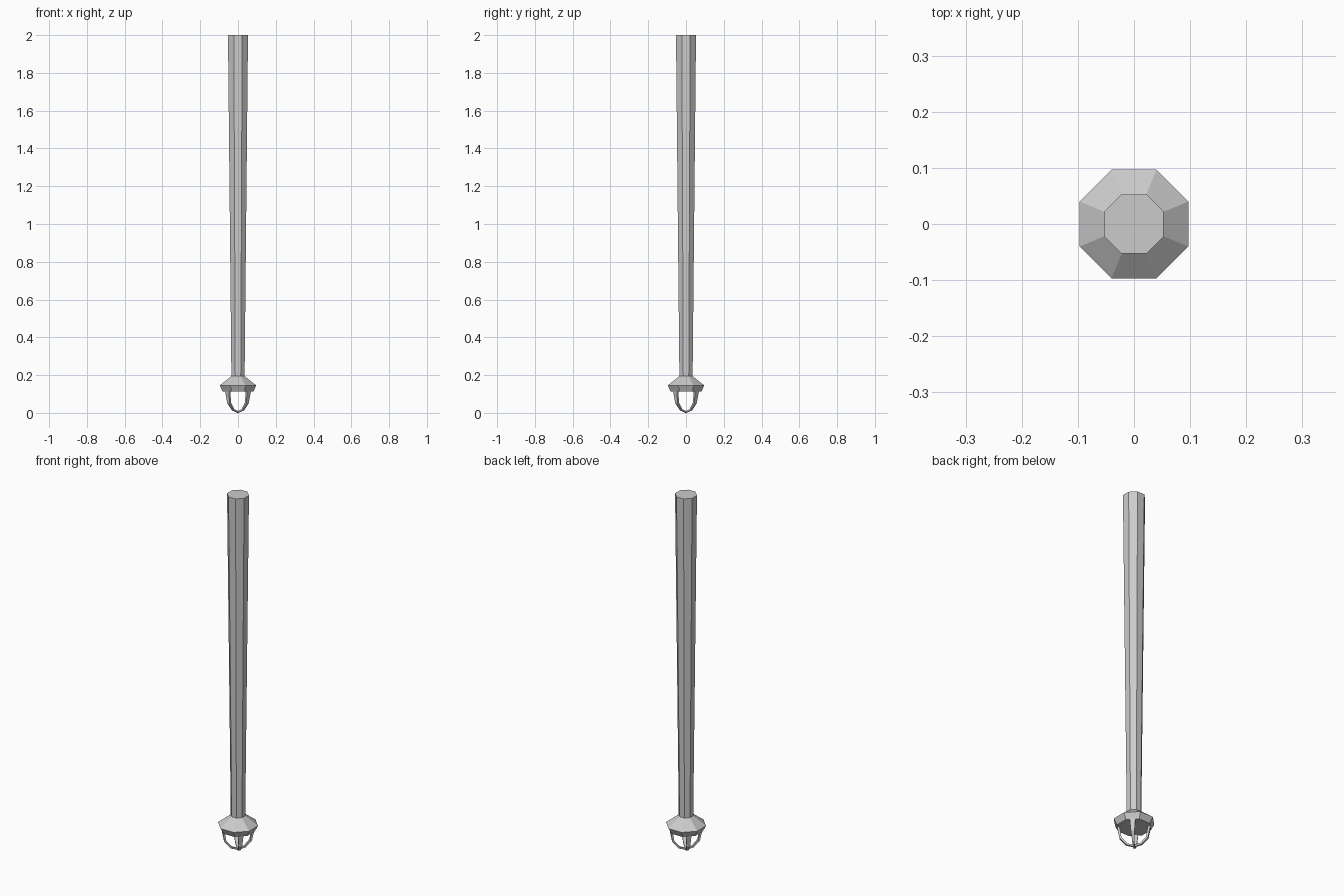
import bpy, bmesh, math
from math import pi, cos, sin

if "Cube" in bpy.data.objects:
    bpy.data.objects.remove(bpy.data.objects["Cube"])


def make_object(name, bm):
    bmesh.ops.recalc_face_normals(bm, faces=bm.faces)
    mesh = bpy.data.meshes.new(name)
    bm.to_mesh(mesh)
    bm.free()
    obj = bpy.data.objects.new(name, mesh)
    bpy.context.collection.objects.link(obj)
    return obj


def loft(bm, rings):
    """Skin closed rings of points and cap both ends."""
    loops = [[bm.verts.new(p) for p in ring] for ring in rings]
    n = len(loops[0])
    for a, b in zip(loops, loops[1:]):
        for i in range(n):
            j = (i + 1) % n
            bm.faces.new((a[i], a[j], b[j], b[i]))
    bm.faces.new(loops[0])
    bm.faces.new(loops[-1])


def octagon(apothem, z):
    r = apothem / cos(pi / 8)
    return [(r * cos(pi / 8 + i * pi / 4), r * sin(pi / 8 + i * pi / 4), z)
            for i in range(8)]


# Tapered eight-sided shaft
bm = bmesh.new()
loft(bm, [octagon(0.035, 0.195), octagon(0.053, 2.0)])
make_object("shaft", bm)

# Flared eight-sided collar
bm = bmesh.new()
loft(bm, [octagon(0.081, 0.112), octagon(0.097, 0.145), octagon(0.035, 0.195)])
make_object("collar", bm)

# Four curved claws on the diagonals: outer r, outer z, inner r, inner z, half width
claw_profile = [
    (0.083, 0.114, 0.071, 0.114, 0.014),
    (0.071, 0.050, 0.061, 0.053, 0.009),
    (0.039, 0.013, 0.033, 0.020, 0.006),
    (0.000, 0.000, 0.000, 0.009, 0.004),
]
for k in range(4):
    angle = pi / 4 + k * pi / 2
    c, s = cos(angle), sin(angle)

    def place(r, t, z):
        return (r * c - t * s, r * s + t * c, z)

    bm = bmesh.new()
    loft(bm, [[place(ro, -w, zo), place(ro, w, zo), place(ri, w, zi), place(ri, -w, zi)]
              for ro, zo, ri, zi, w in claw_profile])
    make_object(f"claw_{k + 1}", bm)
